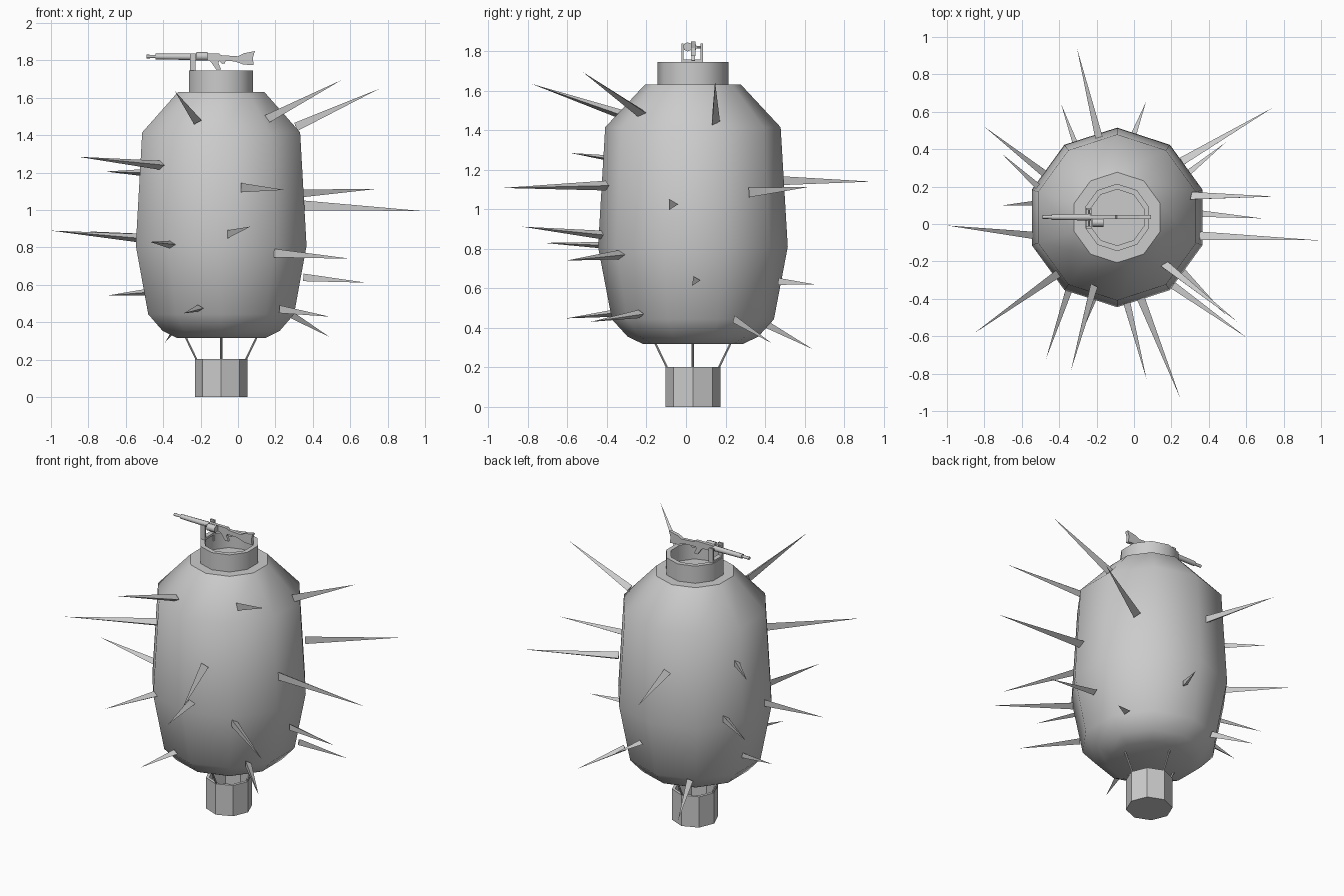
import bpy, bmesh, math
from mathutils import Vector

if "Cube" in bpy.data.objects:
    bpy.data.objects.remove(bpy.data.objects["Cube"])

CX, CY = -0.09, 0.035          # vertical axis of the balloon


def finish(name, bm, smooth=None):
    bmesh.ops.recalc_face_normals(bm, faces=bm.faces)
    me = bpy.data.meshes.new(name)
    bm.to_mesh(me)
    bm.free()
    ob = bpy.data.objects.new(name, me)
    bpy.context.collection.objects.link(ob)
    if smooth:
        bpy.ops.object.select_all(action='DESELECT')
        ob.select_set(True)
        bpy.context.view_layer.objects.active = ob
        bpy.ops.object.shade_smooth_by_angle(angle=math.radians(smooth))
    return ob


def lathe(name, profile, sides, smooth=None):
    """Faceted turned shape around the balloon axis, first and last ring capped."""
    bm = bmesh.new()
    rings = []
    for r, z in profile:
        ring = []
        for i in range(sides):
            a = math.pi / 2 + 2 * math.pi * i / sides
            ring.append(bm.verts.new((CX + r * math.cos(a), CY + r * math.sin(a), z)))
        rings.append(ring)
    for a, b in zip(rings, rings[1:]):
        for i in range(sides):
            j = (i + 1) % sides
            bm.faces.new((a[i], a[j], b[j], b[i]))
    bm.faces.new(rings[0])
    bm.faces.new(rings[-1])
    return finish(name, bm, smooth)


def cone(name, base, tip, r1, r2, sides, smooth=None):
    """Tapered bar between two points, first corner pointing sideways."""
    base, tip = Vector(base), Vector(tip)
    axis = (tip - base).normalized()
    ref = Vector((0, 0, 1)) if abs(axis.z) < 0.98 else Vector((1, 0, 0))
    u = ref.cross(axis).normalized()
    v = axis.cross(u)
    bm = bmesh.new()

    def ring(c, r):
        return [bm.verts.new(c + r * (u * math.cos(t) + v * math.sin(t)))
                for t in (2 * math.pi * i / sides for i in range(sides))]
    a = ring(base, r1)
    b = ring(tip, r2) if r2 > 0 else [bm.verts.new(tip)]
    bm.faces.new(a)
    if r2 > 0:
        bm.faces.new(b)
    for i in range(sides):
        j = (i + 1) % sides
        bm.faces.new((a[i], a[j], b[j], b[i]) if r2 > 0 else (a[i], a[j], b[0]))
    return finish(name, bm, smooth)


def box(name, lo, hi):
    bm = bmesh.new()
    bmesh.ops.create_cube(bm, size=1)
    for v in bm.verts:
        v.co = [(l + h) / 2 + c * (h - l) for l, h, c in zip(lo, hi, v.co)]
    return finish(name, bm)


def plate(name, outline, y, thick):
    """Side outline in x, z given a thickness along y."""
    bm = bmesh.new()
    f = bm.faces.new([bm.verts.new((x, y - thick / 2, z)) for x, z in outline])
    ext = bmesh.ops.extrude_face_region(bm, geom=[f])
    for v in ext['geom']:
        if isinstance(v, bmesh.types.BMVert):
            v.co.y += thick
    return finish(name, bm)


# Envelope, lookout tub and basket
lathe("envelope", [(0.25, 0.317), (0.33, 0.355), (0.41, 0.443), (0.48, 0.81),
                   (0.444, 1.415), (0.242, 1.632)], 10, 40)
lathe("lookout_tub", [(0.18, 1.62), (0.18, 1.745), (0.15, 1.745), (0.15, 1.64)], 10, 40)
lathe("basket", [(0.14, 0), (0.14, 0.203), (0.12, 0.203), (0.12, 0.02)], 8)

# Basket ropes
for i in range(4):
    c, s = math.cos(i * math.pi / 2), math.sin(i * math.pi / 2)
    cone("rope", (CX + 0.122 * c, CY + 0.122 * s, 0.18),
         (CX + 0.192 * c, CY + 0.192 * s, 0.325), 0.006, 0.006, 6)

# Three-sided spikes: base point, tip point
spikes = [
    ((-.18, .46, 1.145), (-.305, .94, 1.14)),
    ((-.29, .38, .43), (-.39, .642, .292)),
    ((-.47, .27, .85), (-.80, .52, .886)),
    ((-.51, .205, 1.2), (-.708, .377, 1.206)),
    ((-.49, .12, .56), (-.70, .10, .543)),
    ((-.53, -.055, .85), (-1.0, -.008, .89)),
    ((-.41, -.26, 1.24), (-.856, -.585, 1.285)),
    ((-.35, -.34, .815), (-.47, -.72, .83)),
    ((-.22, -.33, 1.48), (-.337, -.782, 1.635)),
    ((-.045, -.42, .87), (.067, -.83, .912)),
    ((.03, -.40, 1.12), (.248, -.933, 1.108)),
    ((.20, -.33, .77), (.602, -.607, .74)),
    ((.16, -.22, 1.485), (.553, -.523, 1.695)),
    ((.35, -.07, 1.025), (.985, -.087, .995)),
    ((.35, .05, .64), (.684, .03, .612)),
    ((.31, .145, 1.445), (.754, .147, 1.648)),
    ((.26, .33, 1.085), (.742, .622, 1.113)),
    ((.27, .25, .445), (.49, .436, .321)),
    ((.0, .47, .635), (.064, .652, .62)),
    ((.23, -.23, .47), (.49, -.485, .43)),
    ((-.205, -.36, .475), (-.29, -.606, .448)),
]
for base, tip in spikes:
    length = (Vector(tip) - Vector(base)).length
    cone("spike", base, tip, 0.016 + 0.022 * length, 0, 3)

# Gun body, stock, grip and barrel
GY = 0.037
plate("gun_body", [(-.235, 1.80), (-.235, 1.838), (-.10, 1.838), (-.09, 1.828), (0, 1.822),
                   (.03, 1.838), (.09, 1.85), (.08, 1.815), (.083, 1.775), (.03, 1.778),
                   (-.02, 1.795), (-.05, 1.797)], GY, 0.022)
plate("gun_grip", [(-.155, 1.80), (-.14, 1.785), (-.115, 1.75), (-.09, 1.752),
                   (-.105, 1.785), (-.10, 1.80)], GY, 0.016)
plate("trigger_guard", [(-.105, 1.80), (-.085, 1.782), (-.07, 1.785), (-.065, 1.80)], GY, 0.008)
cone("barrel_jacket", (-.23, GY, 1.82), (-.44, GY, 1.821), 0.018, 0.015, 8, 50)
cone("barrel_muzzle", (-.43, GY, 1.821), (-.49, GY, 1.821), 0.008, 0.010, 8, 50)

# Ammunition drum and mount fork
cone("ammo_drum", (-.222, 0.008, 1.822), (-.163, 0.008, 1.822), 0.023, 0.023, 8, 50)
for y in (-0.018, 0.08):
    box("mount_post", (-.256, y - .006, 1.70), (-.226, y + .006, 1.838))
box("mount_bar", (-.256, -.024, 1.742), (-.226, .086, 1.757))
cone("mount_pin", (-.241, -.018, 1.82), (-.241, .08, 1.82), 0.006, 0.006, 6)
